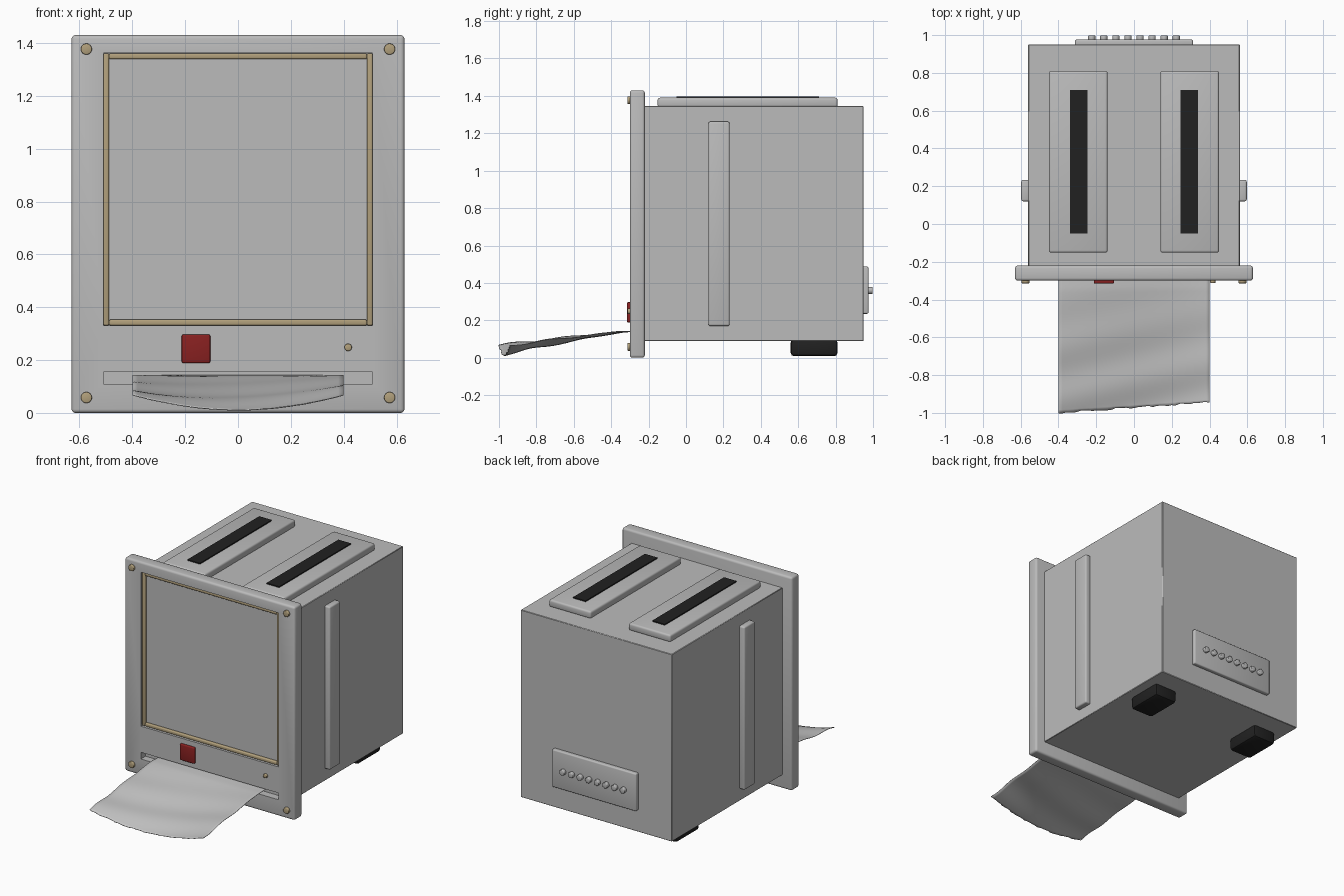
import bpy
import bmesh
from math import pi, sin, radians
from mathutils import Matrix
import random

cube = bpy.data.objects.get("Cube")
if cube:
    bpy.data.objects.remove(cube)
random.seed(4)


def material(name, rgb):
    m = bpy.data.materials.new(name)
    m.use_nodes = True
    m.diffuse_color = (*rgb, 1)
    m.node_tree.nodes["Principled BSDF"].inputs["Base Color"].default_value = (*rgb, 1)
    return m


GREY = material("grey_metal", (0.5, 0.5, 0.5))
PAPER = material("paper_grey", (0.55, 0.55, 0.55))
BLACK = material("black_rubber", (0.015, 0.015, 0.015))
TAN = material("tan_brass", (0.44, 0.35, 0.2))
RED = material("red_plastic", (0.25, 0.015, 0.015))


def finish(name, bm, mat):
    mesh = bpy.data.meshes.new(name)
    bm.to_mesh(mesh)
    bm.free()
    mesh.materials.append(mat)
    obj = bpy.data.objects.new(name, mesh)
    bpy.context.collection.objects.link(obj)
    bpy.ops.object.select_all(action='DESELECT')
    obj.select_set(True)
    bpy.context.view_layer.objects.active = obj
    return obj


def box(name, x, y, z, mat, bevel=0.0, segments=3):
    """Box from (low, high) ranges on each axis, with rounded edges."""
    bm = bmesh.new()
    bmesh.ops.create_cube(bm, size=1)
    for v in bm.verts:
        v.co = [lo + (c + 0.5) * (hi - lo) for c, (lo, hi) in zip(v.co, (x, y, z))]
    if bevel:
        bmesh.ops.bevel(bm, geom=bm.edges[:], offset=bevel, segments=segments,
                        profile=0.5, affect='EDGES')
    obj = finish(name, bm, mat)
    if bevel:
        bpy.ops.object.shade_smooth_by_angle(angle=radians(40))
    return obj


def stud(name, x, y, z, radius, depth, mat, bevel=0.004):
    """Round stud with its axis along y, spanning y to y + depth."""
    bm = bmesh.new()
    bmesh.ops.create_cone(bm, cap_ends=True, segments=24, radius1=radius,
                          radius2=radius, depth=abs(depth))
    bmesh.ops.bevel(bm, geom=[e for e in bm.edges if abs(e.verts[0].co.z - e.verts[1].co.z) < 1e-5],
                    offset=bevel, segments=2, profile=0.5, affect='EDGES')
    bm.transform(Matrix.Translation((x, y + depth / 2, z)) @ Matrix.Rotation(pi / 2, 4, 'X'))
    obj = finish(name, bm, mat)
    bpy.ops.object.shade_smooth_by_angle(angle=radians(50))
    return obj


def cut(target, x, y, z):
    """Cut a box-shaped recess out of the target."""
    cutter = box("cutter", x, y, z, GREY)
    cutter.hide_render = True
    mod = target.modifiers.new("recess", 'BOOLEAN')
    mod.operation = 'DIFFERENCE'
    mod.solver = 'EXACT'
    mod.object = cutter
    bpy.context.view_layer.objects.active = target
    bpy.ops.object.modifier_apply(modifier=mod.name)
    bpy.data.objects.remove(cutter)


# Main housing and front panel with screen and paper recesses
box("housing", (-0.56, 0.56), (-0.23, 0.95), (0.09, 1.345), GREY, 0.003, 1)
panel = box("front_panel", (-0.63, 0.63), (-0.3, -0.22), (0, 1.43), GREY, 0.014)
cut(panel, (-0.51, 0.51), (-0.4, -0.272), (0.33, 1.362))
cut(panel, (-0.51, 0.51), (-0.4, -0.25), (0.11, 0.155))

# Tan screen trim
for side, x in (("right", -0.499), ("left", 0.499)):
    box(side + "_screen_trim", (x - 0.011, x + 0.011), (-0.29, -0.268), (0.331, 1.361), TAN, 0.006)
for side, z in (("lower", 0.342), ("upper", 1.35)):
    box(side + "_screen_trim", (-0.488, 0.488), (-0.29, -0.268), (z - 0.011, z + 0.011), TAN, 0.006)

# Panel screws, lamp and button
for side, x in (("right", -0.574), ("left", 0.574)):
    for level, z in (("lower", 0.058), ("upper", 1.377)):
        stud(f"{level}_{side}_screw", x, -0.295, z, 0.021, -0.019, TAN)
stud("indicator_lamp", 0.417, -0.295, 0.248, 0.014, -0.018, TAN)
box("button", (-0.213, -0.105), (-0.315, -0.29), (0.189, 0.297), RED, 0.006)

# Mirrored parts: top rails, slots, side strips and rear feet
for side, s in (("left", 1), ("right", -1)):
    def span(a, b):
        return tuple(sorted((s * a, s * b)))
    box(side + "_top_rail", span(0.14, 0.45), (-0.152, 0.81), (1.34, 1.39), GREY, 0.012)
    box(side + "_top_slot", span(0.247, 0.34), (-0.05, 0.71), (1.38, 1.397), BLACK)
    box(side + "_side_strip", span(0.55, 0.597), (0.12, 0.233), (0.17, 1.262), GREY, 0.01)
    box(side + "_rear_foot", span(0.325, 0.495), (0.56, 0.81), (0.008, 0.1), BLACK, 0.018, 2)

# Rear connector plate with a row of studs
box("rear_plate", (-0.312, 0.312), (0.94, 0.976), (0.235, 0.487), GREY, 0.008)
for i in range(8):
    stud(f"rear_stud_{i + 1}", -0.224 + i * 0.064, 0.97, 0.36, 0.019, 0.028, GREY)

# Paper strip: sags in the middle, ripples, and ends in a torn edge
bm = bmesh.new()
COLS, ROWS = 40, 48
bmesh.ops.create_grid(bm, x_segments=COLS, y_segments=ROWS, size=1)
tear = {i: random.uniform(-0.005, 0.005) for i in range(COLS + 1)}
for v in bm.verts:
    u, t = v.co.x, (v.co.y + 1) / 2
    end = -0.972 + 0.027 * u + (tear[round((u + 1) / 2 * COLS)] if t > 0.99 else 0)
    y = -0.255 + t * (end + 0.255)
    fall = 0.14 - 0.085 * max(0, t - 0.12) ** 1.1
    sag = 0.05 * t * (1 - u * u)
    ripple = 0.007 * t * sin(22 * y - 2.2 * u + 1.0)
    v.co = (0.4 * u, y, fall - sag + ripple)
bmesh.ops.recalc_face_normals(bm, faces=bm.faces[:])
paper = finish("paper_strip", bm, PAPER)
thick = paper.modifiers.new("thickness", 'SOLIDIFY')
thick.thickness = 0.003
bpy.ops.object.shade_smooth_by_angle(angle=radians(50))
